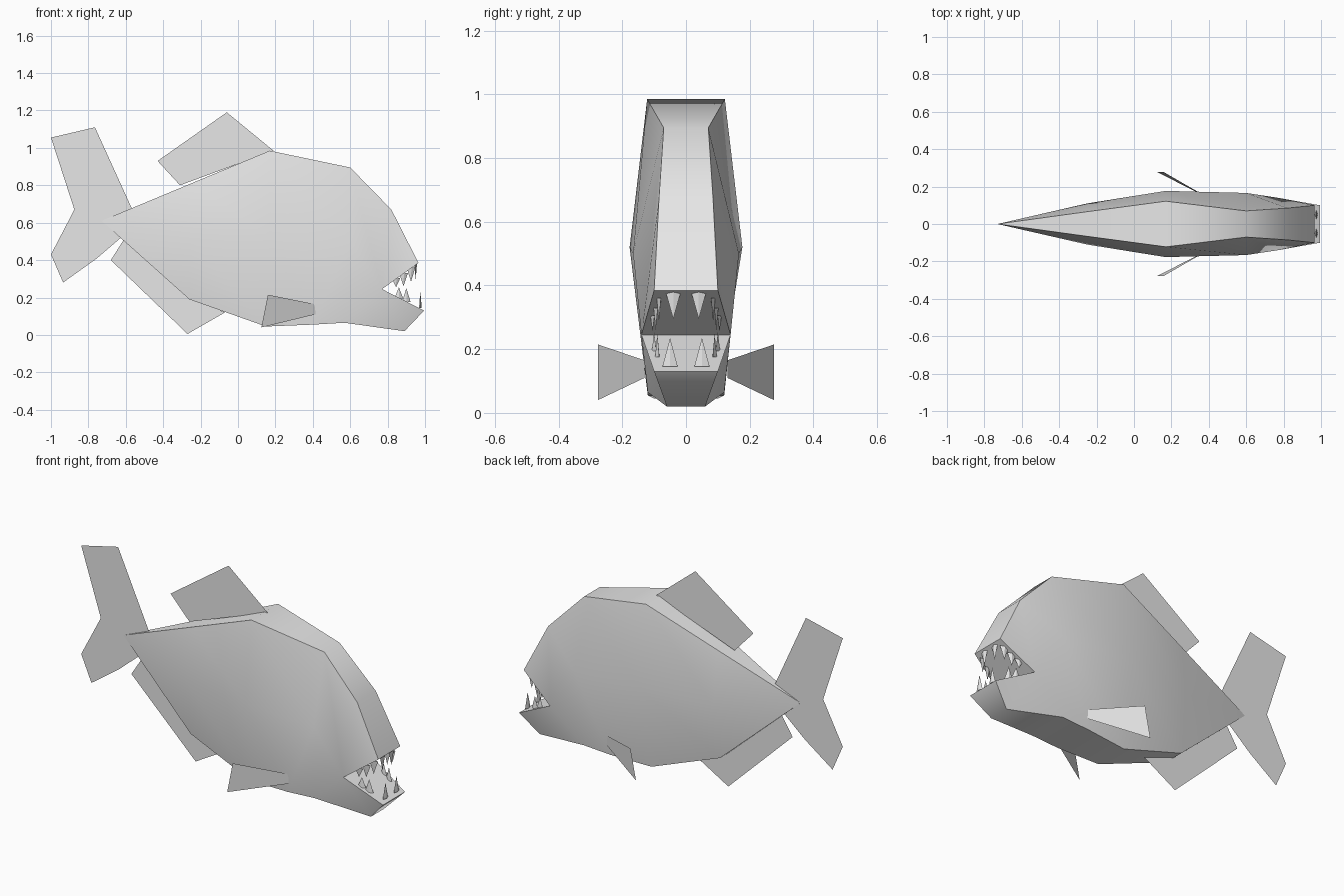
import bpy
import bmesh
import math
from mathutils import Matrix

default = bpy.data.objects.get("Cube")
if default:
    bpy.data.objects.remove(default, do_unlink=True)

grey = bpy.data.materials.new("plain_grey")
grey.use_nodes = True
colour = (0.8, 0.8, 0.8, 1)
grey.diffuse_color = colour
grey.node_tree.nodes["Principled BSDF"].inputs["Base Color"].default_value = colour


def finish(name, bm, smooth=False):
    """Turn a bmesh into a named, coloured object."""
    bmesh.ops.recalc_face_normals(bm, faces=bm.faces)
    mesh = bpy.data.meshes.new(name)
    bm.to_mesh(mesh)
    bm.free()
    mesh.materials.append(grey)
    obj = bpy.data.objects.new(name, mesh)
    bpy.context.collection.objects.link(obj)
    if smooth:
        bpy.ops.object.select_all(action="DESELECT")
        obj.select_set(True)
        bpy.context.view_layer.objects.active = obj
        bpy.ops.object.shade_smooth_by_angle(angle=math.radians(60))
    return obj


def flat_fin(name, points):
    """A thin single-sheet fin."""
    bm = bmesh.new()
    bm.faces.new([bm.verts.new(p) for p in points])
    return finish(name, bm)


# Body: hexagonal rings, each given as top, flank and belly (x, z, half width)
rings = [
    [(-0.25, 0.81, 0.066), (-0.25, 0.51, 0.11), (-0.26, 0.19, 0.06)],
    [(0.17, 0.985, 0.122), (0.17, 0.52, 0.177), (0.15, 0.045, 0.10)],
    [(0.60, 0.895, 0.07), (0.60, 0.50, 0.166), (0.40, 0.055, 0.12)],
    [(0.82, 0.67, 0.085), (0.77, 0.245, 0.14), (0.57, 0.065, 0.12)],
]
bm = bmesh.new()


def pair(x, z, w):
    return bm.verts.new((x, -w, z)), bm.verts.new((x, w, z))


loops = []
for ring in rings:
    (t0, t1), (m0, m1), (b0, b1) = [pair(*p) for p in ring]
    loops.append([t0, m0, b0, b1, m1, t1])
tail_tip = bm.verts.new((-0.73, 0, 0.61))
for i in range(6):
    j = (i + 1) % 6
    bm.faces.new((tail_tip, loops[0][i], loops[0][j]))
    for a, b in zip(loops, loops[1:]):
        bm.faces.new((a[i], b[i], b[j], a[j]))

# Open wedge mouth: snout above, jaw below
t0, m0, b0, b1, m1, t1 = loops[-1]
u0, u1 = pair(0.965, 0.385, 0.10)
l0, l1 = pair(0.995, 0.13, 0.10)
c0, c1 = pair(0.89, 0.02, 0.06)
for face in [
    (t0, u0, u1, t1), (t0, m0, u0), (t1, u1, m1), (m0, m1, u1, u0),
    (m0, l0, l1, m1), (l0, c0, c1, l1), (b0, b1, c1, c0),
    (m0, b0, c0, l0), (m1, l1, c1, b1),
]:
    bm.faces.new(face)
finish("body", bm, smooth=True)

# Fins on the centre line
centre_fins = {
    "dorsal_fin": [(-0.43, 0.93), (-0.06, 1.19), (0.19, 0.985), (-0.31, 0.80)],
    "anal_fin": [(-0.68, 0.40), (-0.27, 0.005), (-0.07, 0.12), (-0.25, 0.20), (-0.61, 0.51)],
    "tail_fin": [(-1, 1.055), (-0.765, 1.11), (-0.565, 0.67), (-0.62, 0.525),
                 (-0.76, 0.405), (-0.935, 0.28), (-1, 0.43), (-0.875, 0.67)],
}
for name, outline in centre_fins.items():
    flat_fin(name, [(x, 0, z) for x, z in outline])

# Side fins
for side, s in (("left", 1), ("right", -1)):
    flat_fin(side + "_fin" if s > 0 else "right_fin", [
        (0.16, s * 0.277, 0.215), (0.41, s * 0.13, 0.165),
        (0.415, s * 0.13, 0.11), (0.125, s * 0.277, 0.04)])


def tooth(name, x, y, z, length, turn):
    """A flattened spike; negative length points down."""
    bm = bmesh.new()
    bmesh.ops.create_cone(bm, cap_ends=True, segments=4, radius1=0.024,
                          radius2=0, depth=abs(length))
    flip = Matrix.Rotation(math.pi if length < 0 else 0, 4, "X")
    bm.transform(Matrix.Translation((x, y, z + length / 2))
                 @ Matrix.Rotation(turn, 4, "Z")
                 @ Matrix.Diagonal((0.3, 1, 1, 1)) @ flip)
    finish(name, bm)


# Teeth: (x, y, root height, length); the front pair faces forward
upper = [(0.95, 0.04, 0.38, -0.085), (0.925, 0.085, 0.36, -0.075),
         (0.885, 0.095, 0.33, -0.07), (0.845, 0.105, 0.305, -0.05)]
lower = [(0.975, 0.05, 0.145, 0.09), (0.90, 0.09, 0.175, 0.075),
         (0.86, 0.10, 0.195, 0.06)]
for row, teeth in (("upper", upper), ("lower", lower)):
    for n, (x, y, z, length) in enumerate(teeth, 1):
        for side, s in (("left", 1), ("right", -1)):
            turn = 0 if n == 1 else s * math.radians(75)
            tooth(f"{row}_{side}_tooth_{n}", x, s * y, z, length, turn)
